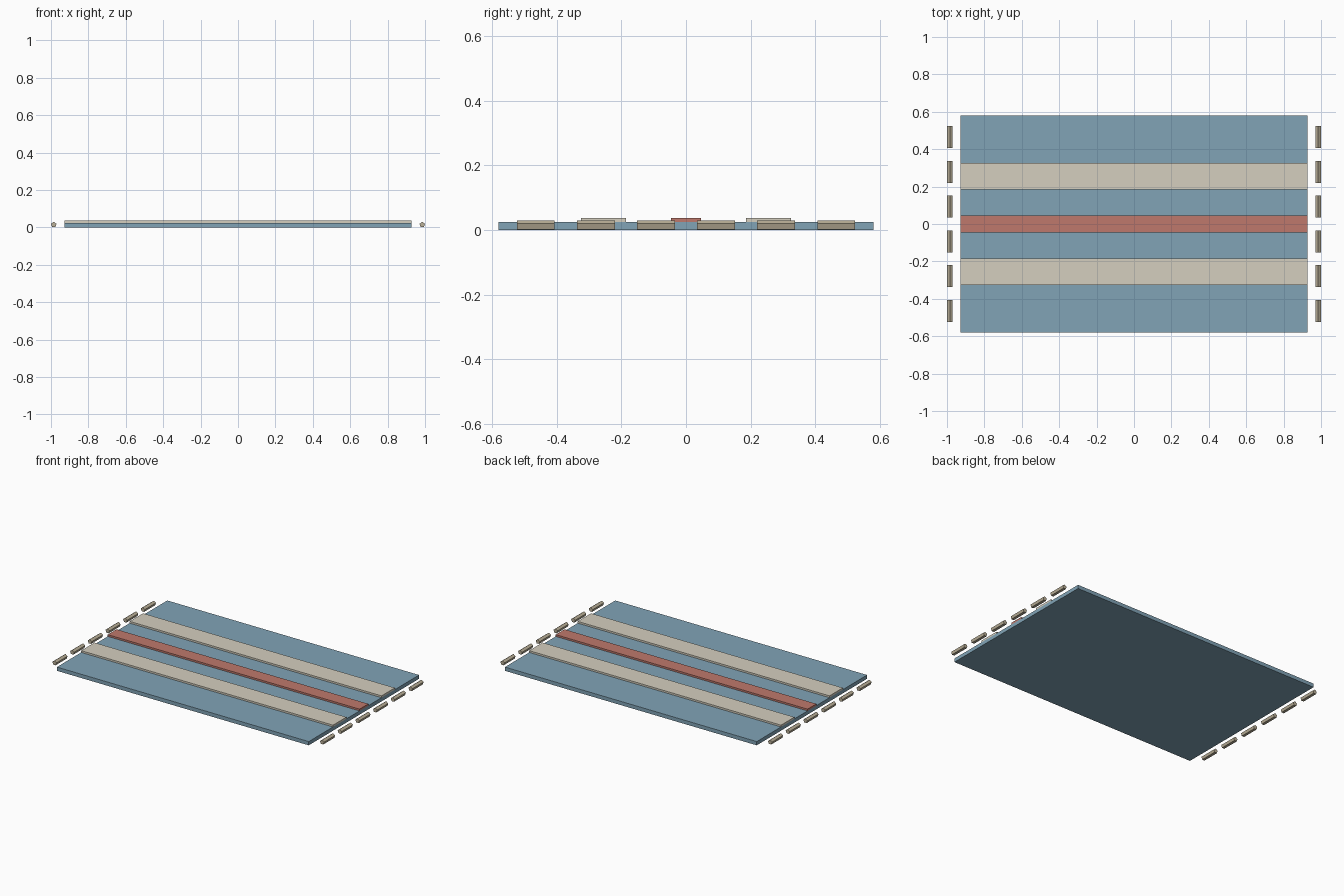
import bpy
import math

if "Cube" in bpy.data.objects:
    bpy.data.objects.remove(bpy.data.objects["Cube"])


def material(name, color):
    m = bpy.data.materials.new(name)
    m.diffuse_color = (*color, 1)
    m.use_nodes = True
    m.node_tree.nodes["Principled BSDF"].inputs["Base Color"].default_value = m.diffuse_color
    return m


blue = material("blue_wool", (0.22, 0.37, 0.47))
cream = material("cream_wool", (0.66, 0.62, 0.52))
red = material("red_wool", (0.52, 0.19, 0.15))
tan = material("tan_thread", (0.50, 0.44, 0.32))

HALF_LENGTH = 0.927


def strip(name, y, width, z0, z1, mat):
    bpy.ops.mesh.primitive_cube_add(size=1, location=(0, y, (z0 + z1) / 2))
    ob = bpy.context.object
    ob.name = name
    ob.scale = (2 * HALF_LENGTH, width, z1 - z0)
    bpy.ops.object.transform_apply(location=False, rotation=False, scale=True)
    ob.data.materials.append(mat)


# Rug body and raised woven stripes
strip("rug_body", 0, 1.16, 0, 0.025, blue)
strip("cream_stripe_front", -0.255, 0.14, 0.025, 0.037, cream)
strip("cream_stripe_back", 0.255, 0.14, 0.025, 0.037, cream)
strip("red_centre_stripe", 0, 0.092, 0.025, 0.037, red)

# Five-sided fringe rolls along both short ends
for side, label in ((-1, "left"), (1, "right")):
    for i in range(6):
        bpy.ops.mesh.primitive_cylinder_add(
            vertices=5, radius=0.0155, depth=0.117,
            location=(side * 0.985, (i - 2.5) * 0.186, 0.0145),
            rotation=(math.pi / 2, 0, 0))
        ob = bpy.context.object
        ob.name = f"fringe_{label}_{i + 1}"
        ob.data.materials.append(tan)
